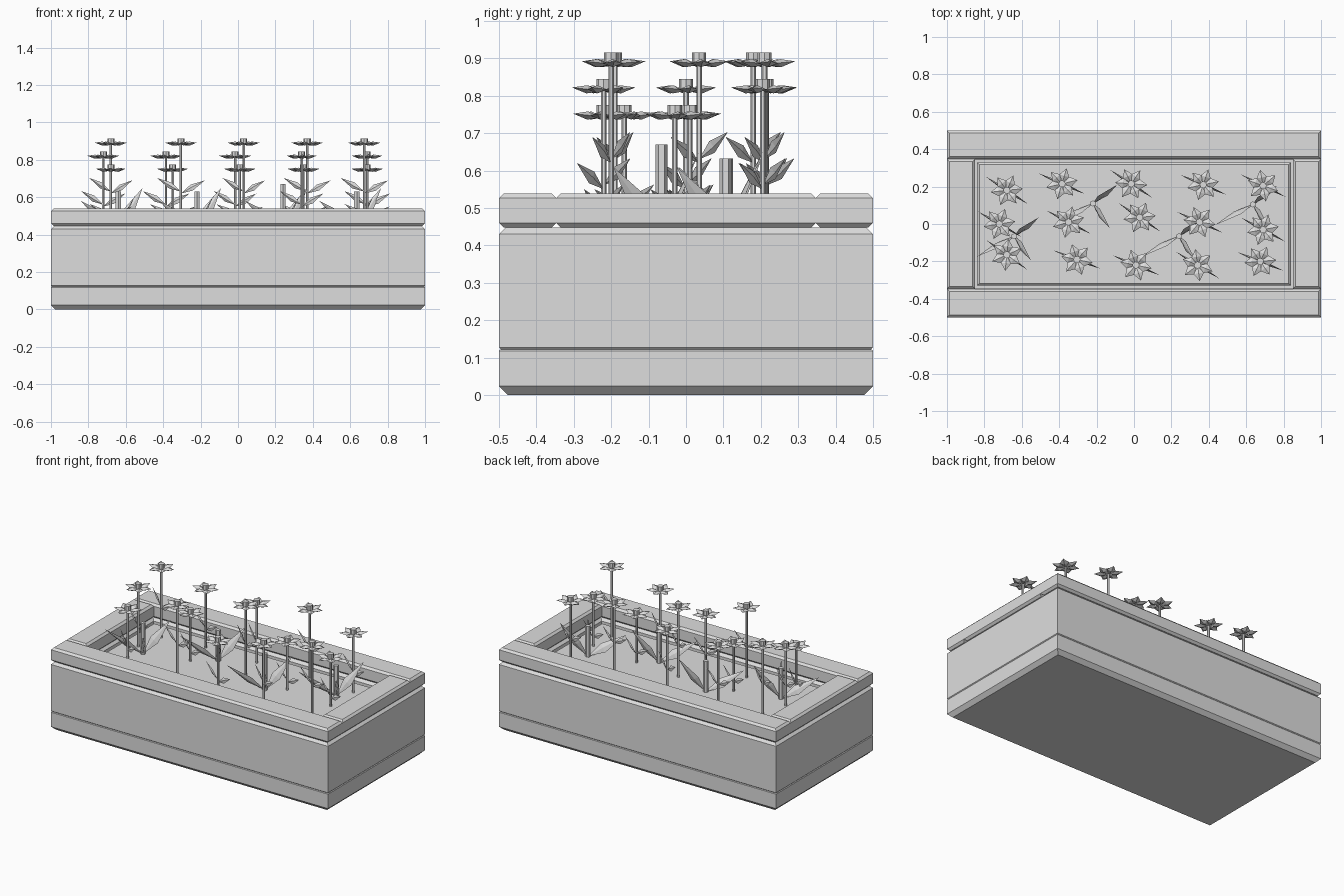
import bpy, bmesh, math, random
from mathutils import Vector, Matrix

if "Cube" in bpy.data.objects:
    bpy.data.objects.remove(bpy.data.objects["Cube"])

random.seed(4)
mat = bpy.data.materials.new("light grey")
mat.diffuse_color = (0.73, 0.73, 0.73, 1)
mat.use_nodes = True
mat.node_tree.nodes["Principled BSDF"].inputs["Base Color"].default_value = mat.diffuse_color


def finish(name, bm):
    bmesh.ops.recalc_face_normals(bm, faces=bm.faces)
    me = bpy.data.meshes.new(name)
    bm.to_mesh(me)
    bm.free()
    me.materials.append(mat)
    ob = bpy.data.objects.new(name, me)
    bpy.context.collection.objects.link(ob)
    return ob


def slab(name, x0, x1, y0, y1, z0, z1, low=0.0, high=0.0):
    """Box with chamfers round its bottom and top edges."""
    bm = bmesh.new()
    levels = [(z0, low), (z0 + low, 0), (z1 - high, 0), (z1, high)]
    rings = []
    for z, d in levels:
        rings.append([bm.verts.new(p) for p in (
            (x0 + d, y0 + d, z), (x1 - d, y0 + d, z),
            (x1 - d, y1 - d, z), (x0 + d, y1 - d, z))])
    for a, b in zip(rings, rings[1:]):
        for i in range(4):
            j = (i + 1) % 4
            if (a[i].co - b[i].co).length > 1e-6:
                bm.faces.new((a[i], a[j], b[j], b[i]))
    bm.faces.new(rings[0])
    bm.faces.new(rings[-1])
    bmesh.ops.remove_doubles(bm, verts=bm.verts, dist=1e-6)
    return finish(name, bm)


def blade(bm, base, tip, width, thick, mid=0.5, roll=0.0):
    """Pointed leaf or petal with a ridge on both faces, rolled about its length."""
    base, tip = Vector(base), Vector(tip)
    along = (tip - base).normalized()
    side = along.cross(Vector((0, 0, 1))).normalized()
    side = Matrix.Rotation(math.radians(roll), 3, along) @ side
    up = side.cross(along)
    c = base.lerp(tip, mid)
    ring = [bm.verts.new(c + o) for o in (
        side * width / 2, up * thick / 2, -side * width / 2, -up * thick / 2)]
    b, t = bm.verts.new(base), bm.verts.new(tip)
    for i in range(4):
        j = (i + 1) % 4
        bm.faces.new((b, ring[j], ring[i]))
        bm.faces.new((t, ring[i], ring[j]))


def rod(bm, x, y, z0, z1, r, sides=6):
    bmesh.ops.create_cone(bm, cap_ends=True, segments=sides, radius1=r, radius2=r,
                          depth=z1 - z0,
                          matrix=Matrix.Translation((x, y, (z0 + z1) / 2)))


# planter box: plinth, four walls and soil
SOIL = 0.43
slab("plinth", -1, 1, -0.5, 0.5, 0, 0.122, 0.024, 0.004)
for s, n in ((-1, "front"), (1, "back")):
    y0, y1 = sorted((s * 0.345, s * 0.5))
    slab(n + "_wall", -1, 1, y0, y1, 0.122, 0.447, 0.005, 0.017)
for s, n in ((-1, "left"), (1, "right")):
    x0, x1 = sorted((s * 0.85, s))
    slab(n + "_wall", x0, x1, -0.5, 0.5, 0.122, 0.447, 0.005, 0.017)
slab("soil", -0.84, 0.84, -0.33, 0.33, 0.11, SOIL, 0, 0.013)

# rim planks
for s, n in ((-1, "front"), (1, "back")):
    y0, y1 = sorted((s * 0.347, s * 0.5))
    slab(n + "_rim", -1, 1, y0, y1, 0.447, 0.539, 0.013, 0.013)
for s, n in ((-1, "left"), (1, "right")):
    x0, x1 = sorted((s * 0.85, s))
    slab(n + "_rim", x0, x1, -0.347, 0.347, 0.447, 0.539, 0.013, 0.013)

# flowers: x, y, height of the petal ring
TALL, MID, LOW = 0.89, 0.82, 0.75
flowers = [
    (-0.68, 0.18, TALL), (-0.72, 0.0, MID), (-0.68, -0.165, LOW),
    (-0.305, -0.19, TALL), (-0.385, 0.215, MID), (-0.35, 0.01, LOW),
    (0.03, 0.035, TALL), (-0.015, 0.215, MID), (0.01, -0.22, LOW),
    (0.37, 0.21, TALL), (0.34, -0.22, MID), (0.35, 0.01, LOW),
    (0.675, -0.2, TALL), (0.69, 0.205, MID), (0.69, -0.03, LOW),
]
for k, (x, y, z) in enumerate(flowers, 1):
    # stem and its pair of upright leaves
    bm = bmesh.new()
    rod(bm, x, y, SOIL - 0.02, z, 0.0075)
    finish(f"stem_{k}", bm)
    bm = bmesh.new()
    turn = Matrix.Rotation(random.uniform(-0.15, 0.15), 3, 'Z')
    for dx, dy, low, high in ((-0.12, 0.065, -0.26, -0.187), (0.12, -0.065, -0.27, -0.2)):
        d = turn @ Vector((dx, dy, 0))
        blade(bm, (x, y, z + low), (x + d.x, y + d.y, z + high), 0.036, 0.012, 0.45, 80)
    finish(f"leaves_{k}", bm)
    # six petals
    bm = bmesh.new()
    start = random.uniform(0, math.pi / 3)
    for i in range(6):
        a = start + i * math.pi / 3
        c, s = math.cos(a), math.sin(a)
        blade(bm, (x + c * 0.004, y + s * 0.004, z - 0.008),
              (x + c * 0.086, y + s * 0.086, z + 0.002), 0.054, 0.022, 0.5)
    finish(f"petals_{k}", bm)
    # flower centre
    bm = bmesh.new()
    rod(bm, x, y, z - 0.008, z + 0.025, 0.019, 8)
    finish(f"flower_centre_{k}", bm)

# leafy shoots between the flowers
shoots = [(-0.22, 0.11, 0.632), (0.24, -0.065, 0.67),
          (-0.64, -0.065, 0.632), (0.635, 0.105, 0.632)]
for k, (x, y, top) in enumerate(shoots, 1):
    bm = bmesh.new()
    rod(bm, x, y, SOIL - 0.02, top, 0.016)
    finish(f"shoot_{k}", bm)
    bm = bmesh.new()
    for dx, dy, dz in ((0.13, 0.10, 0.22), (0.09, -0.13, 0.18), (-0.2, -0.11, 0.15)):
        blade(bm, (x, y, SOIL), (x + dx, y + dy, SOIL + dz), 0.06, 0.014, 0.4, 60)
    finish(f"shoot_leaves_{k}", bm)
